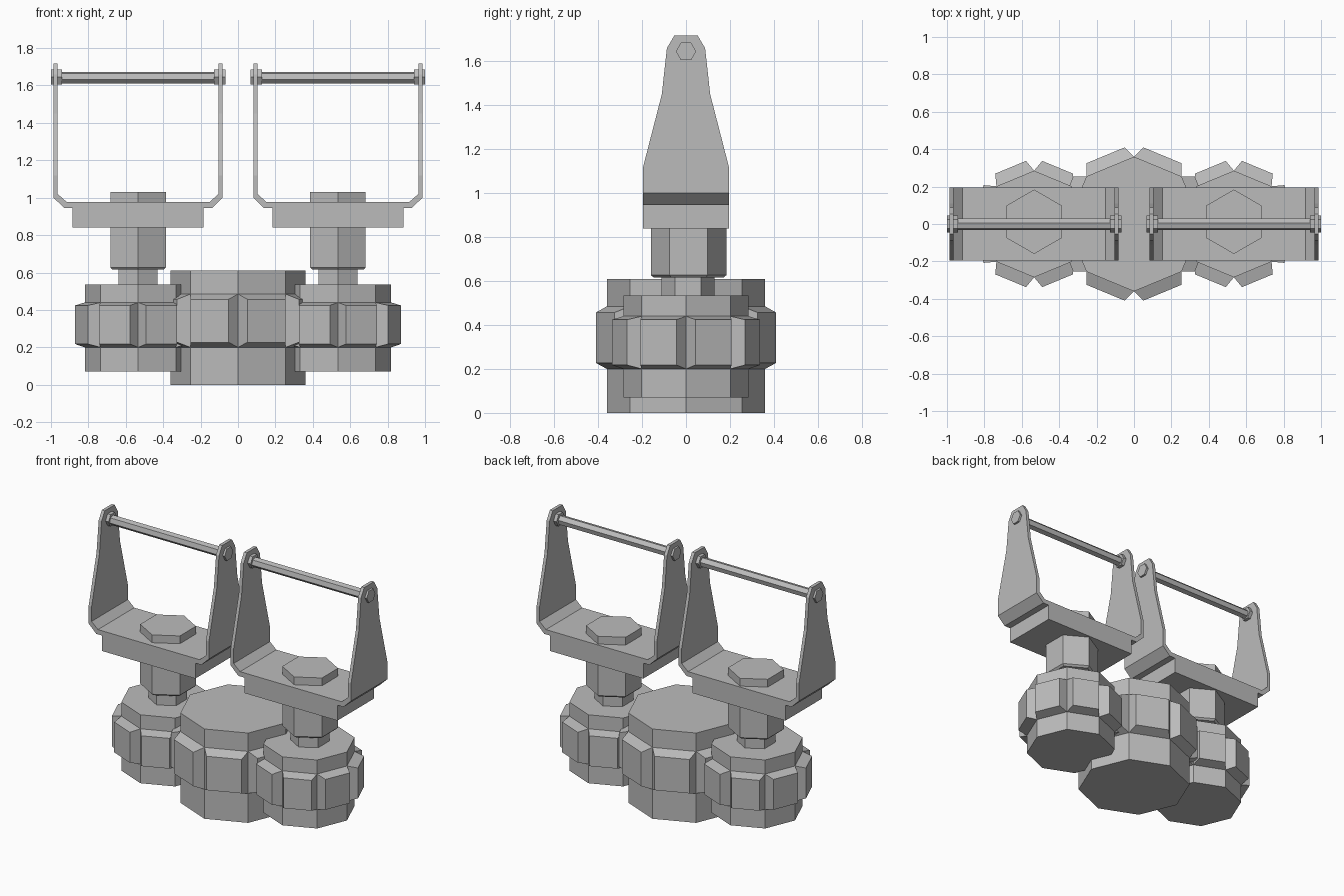
import bpy
import bmesh
from math import cos, sin, tau, radians
from mathutils import Vector

cube = bpy.data.objects.get("Cube")
if cube:
    bpy.data.objects.remove(cube, do_unlink=True)

GREY = (0.5, 0.5, 0.5, 1.0)
metal = bpy.data.materials.new("plain grey metal")
metal.use_nodes = True
metal.diffuse_color = GREY
metal.node_tree.nodes["Principled BSDF"].inputs["Base Color"].default_value = GREY


def finish(bm, name, location):
    bmesh.ops.recalc_face_normals(bm, faces=bm.faces)
    mesh = bpy.data.meshes.new(name)
    bm.to_mesh(mesh)
    bm.free()
    mesh.materials.append(metal)
    obj = bpy.data.objects.new(name, mesh)
    obj.location = location
    bpy.context.collection.objects.link(obj)
    return obj


def ring(bm, radius, height, sides, turn, axis):
    verts = []
    for i in range(sides):
        a = turn + tau * i / sides
        u, v = radius * cos(a), radius * sin(a)
        verts.append(bm.verts.new((u, v, height) if axis == "z" else (height, u, v)))
    return verts


def bridge(bm, low, high):
    n = len(low)
    for i in range(n):
        j = (i + 1) % n
        bm.faces.new((low[i], low[j], high[j], high[i]))


def lathe(name, profile, sides, turn, location, axis="z"):
    """Faceted solid from (radius, height) steps along an axis."""
    bm = bmesh.new()
    rings = [ring(bm, r, h, sides, turn, axis) for r, h in profile]
    for low, high in zip(rings, rings[1:]):
        bridge(bm, low, high)
    bm.faces.new(rings[0])
    bm.faces.new(rings[-1])
    return finish(bm, name, location)


def toothed_drum(name, x, radius, levels, inset, bevel_low, bevel_high, depth=0.065):
    """Octagonal drum with a bevelled pad raised from each side of its middle band."""
    bm = bmesh.new()
    rings = [ring(bm, radius, z, 8, 0, "z") for z in levels]
    bridge(bm, rings[0], rings[1])
    bridge(bm, rings[2], rings[3])
    bm.faces.new(rings[0])
    bm.faces.new(rings[3])
    for i in range(8):
        j = (i + 1) % 8
        base = [rings[1][i], rings[1][j], rings[2][j], rings[2][i]]
        along = (base[1].co - base[0].co).normalized()
        out = along.cross(Vector((0, 0, 1))) * depth
        pad = []
        for k, v in enumerate(base):
            side = inset if k in (0, 3) else -inset
            rise = bevel_low if k < 2 else -bevel_high
            pad.append(bm.verts.new(v.co + out + along * side + Vector((0, 0, rise))))
        bridge(bm, base, pad)
        bm.faces.new(pad)
    return finish(bm, name, (x, 0, 0))


def prism(name, outline, to_point, offset, location):
    """Extrude a closed outline by an offset."""
    bm = bmesh.new()
    face = bm.faces.new([bm.verts.new(to_point(p)) for p in outline])
    moved = bmesh.ops.extrude_face_region(bm, geom=[face])["geom"]
    bmesh.ops.translate(bm, vec=offset,
                        verts=[e for e in moved if isinstance(e, bmesh.types.BMVert)])
    return finish(bm, name, location)


# Central drum
toothed_drum("center_drum", 0, 0.36, (0, 0.2, 0.485, 0.61), 0.027, 0.027, 0.028)

# Half outlines shared by both brackets
ARM_HALF = [(0.195, 1.02), (0.195, 1.12), (0.11, 1.45), (0.087, 1.66), (0.053, 1.717)]
arm_outline = ARM_HALF + [(-y, z) for y, z in reversed(ARM_HALF)]
TRAY_OUT = [(0.395, 0.945), (0.452, 1.0), (0.452, 1.02)]
TRAY_IN = [(0.43, 1.02), (0.382, 0.977)]
tray_half = TRAY_OUT + TRAY_IN
tray_outline = tray_half + [(-x, z) for x, z in reversed(tray_half)]

for label, x in (("left", 0.534), ("right", -0.534)):
    toothed_drum(label + "_drum", x, 0.285, (0.07, 0.2, 0.44, 0.535), 0.02, 0.018, 0.016)

    # Neck and hexagonal column rising through the bracket
    lathe(label + "_neck", [(0.12, 0.52), (0.12, 0.63)], 6, tau / 12, (x, 0.009, 0))
    lathe(label + "_column", [(0.158, 0.615), (0.172, 0.627), (0.172, 1.03)],
          6, tau / 12, (x, 0.012, 0))

    # Block under the bracket
    prism(label + "_bracket_block",
          [(-0.35, 0.84), (0.35, 0.84), (0.35, 0.96), (-0.35, 0.96)],
          lambda p: (p[0], -0.195, p[1]), (0, 0.39, 0), (x, 0, 0))

    # Bent tray and two tapering arms
    prism(label + "_bracket_tray", tray_outline,
          lambda p: (p[0], -0.195, p[1]), (0, 0.39, 0), (x, 0, 0))
    for side, name in ((1, "left_arm"), (-1, "right_arm")):
        prism(label + "_bracket_" + name, arm_outline,
              lambda p: (side * 0.43, p[0], p[1]), (side * 0.022, 0, 0), (x, 0, 0))
        # Nut through the top of the arm
        lathe(label + "_" + name + "_nut",
              [(0.046, side * 0.407), (0.046, side * 0.466)],
              6, 0, (x, 0, 1.645), axis="x")

    # Cross rod
    lathe(label + "_cross_rod", [(0.032, -0.42), (0.032, 0.42)],
          6, radians(15), (x, -0.002, 1.641), axis="x")
